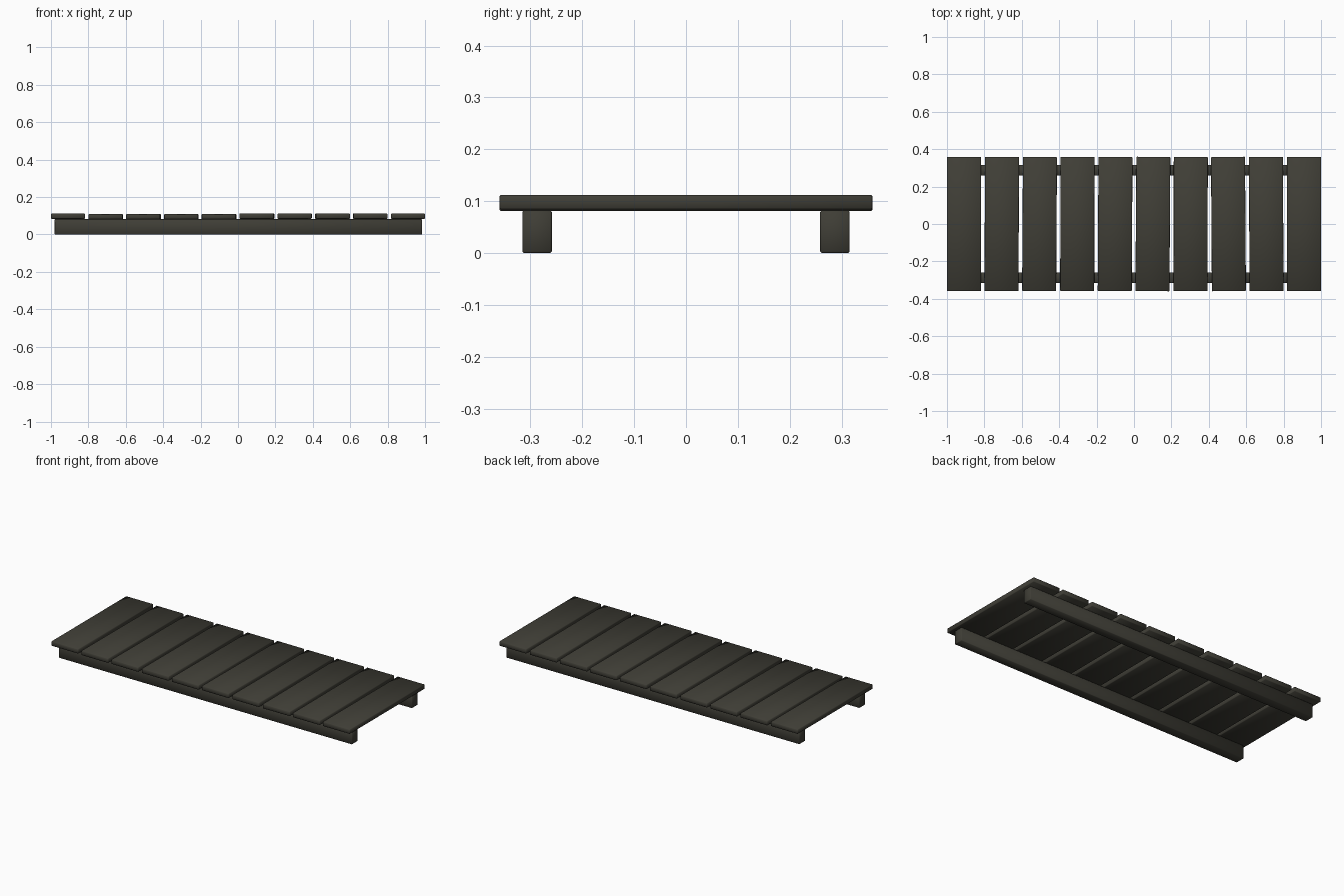
import bpy
import math
import random

default_cube = bpy.data.objects.get("Cube")
if default_cube:
    bpy.data.objects.remove(default_cube, do_unlink=True)

random.seed(4)

# Dark weathered timber
wood = bpy.data.materials.new("dark_wood")
wood.use_nodes = True
colour = (0.05, 0.048, 0.037, 1)
wood.diffuse_color = colour
wood.node_tree.nodes["Principled BSDF"].inputs["Base Color"].default_value = colour


def timber(name, location, size, bevel, smooth_angle, turn=0.0):
    """A softly bevelled wooden box, centred on location."""
    bpy.ops.mesh.primitive_cube_add(size=1, location=location)
    box = bpy.context.object
    box.name = name
    box.scale = size
    bpy.ops.object.transform_apply(location=False, rotation=False, scale=True)
    box.data.materials.append(wood)
    edge = box.modifiers.new("soft_edges", "BEVEL")
    edge.width = bevel
    edge.segments = 1
    bpy.ops.object.modifier_apply(modifier=edge.name)
    bpy.ops.object.shade_smooth_by_angle(angle=math.radians(smooth_angle))
    box.rotation_euler.z = turn
    return box


# Two long bearers under the deck
for side, label in ((-1, "front"), (1, "back")):
    timber(label + "_bearer", (0.002, side * 0.287, 0.041),
           (1.965, 0.057, 0.082), 0.003, 60)

# Ten cross planks, laid slightly unevenly
count = 10
width = 0.182
length = 0.718
thickness = 0.028
reach = 1 - width / 2
for i in range(count):
    end = i in (0, count - 1)
    x = -reach + i * 2 * reach / (count - 1)
    sag = 0.003 if 1 <= i <= 4 else 0.0
    turn = 0.0 if end else random.uniform(-0.008, 0.008)
    timber(f"plank_{i + 1}", (x, 0, 0.098 - sag),
           (width, length, thickness), 0.003, 60, turn)
